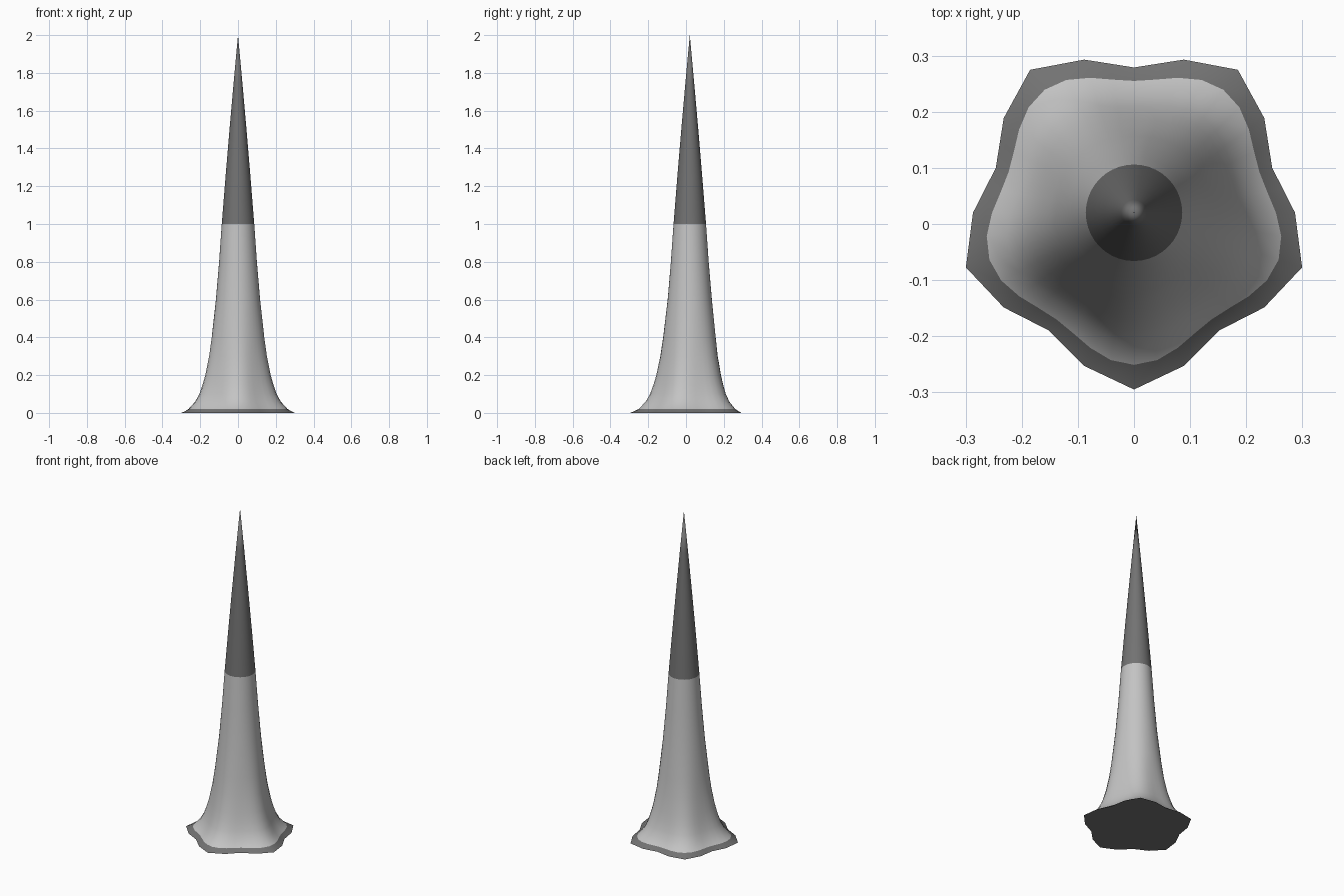
import bpy, bmesh, math

cube = bpy.data.objects.get("Cube")
if cube:
    bpy.data.objects.remove(cube, do_unlink=True)


def material(name, value):
    m = bpy.data.materials.new(name)
    m.use_nodes = True
    color = (value, value, value, 1)
    m.diffuse_color = color
    m.node_tree.nodes["Principled BSDF"].inputs["Base Color"].default_value = color
    return m


pale_grey = material("pale grey", 0.55)
dark_grey = material("dark grey", 0.17)

SEGS = 40       # twice the 20 corners of the base outline
CENTER_Y = 0.02

# Rings from the ground up: height, mean radius, depth of the five lobes
RINGS = [
    (0.00, 0.287, 0.028),
    (0.02, 0.253, 0.018),
    (0.06, 0.22, 0.013),
    (0.10, 0.20, 0.01),
    (0.15, 0.184, 0.008),
    (0.20, 0.171, 0.006),
    (0.30, 0.152, 0.004),
    (0.40, 0.139, 0.002),
    (0.60, 0.117, 0),
    (0.80, 0.10, 0),
    (1.00, 0.086, 0),
    (1.25, 0.066, 0),
    (1.50, 0.045, 0),
    (1.75, 0.023, 0),
]


def ring_point(i, radius, lobe):
    a = math.tau * i / SEGS - math.pi / 2
    r = radius + lobe * math.cos(5 * (a + math.pi / 2))
    return r * math.cos(a), CENTER_Y + r * math.sin(a)


bm = bmesh.new()
rings = []
for n, (z, radius, lobe) in enumerate(RINGS):
    points = [ring_point(i, radius, lobe) for i in range(SEGS)]
    if n == 0:  # straight edges between the 20 corners of the base
        for i in range(1, SEGS, 2):
            p, q = points[i - 1], points[(i + 1) % SEGS]
            points[i] = ((p[0] + q[0]) / 2, (p[1] + q[1]) / 2)
    rings.append([bm.verts.new((x, y, z)) for x, y in points])

# Walls: dark rim, pale shaft, dark tip
for n in range(len(rings) - 1):
    low, high = rings[n], rings[n + 1]
    dark = n == 0 or RINGS[n][0] >= 1
    for i in range(SEGS):
        j = (i + 1) % SEGS
        face = bm.faces.new((low[i], low[j], high[j], high[i]))
        face.material_index = int(dark)

# Pointed tip and flat underside
apex = bm.verts.new((0, CENTER_Y, 2))
for i in range(SEGS):
    bm.faces.new((rings[-1][i], rings[-1][(i + 1) % SEGS], apex)).material_index = 1
bm.faces.new(list(reversed(rings[0]))).material_index = 1

mesh = bpy.data.meshes.new("flared_spike")
bm.to_mesh(mesh)
bm.free()
mesh.materials.append(pale_grey)
mesh.materials.append(dark_grey)
spike = bpy.data.objects.new("flared_spike", mesh)
bpy.context.collection.objects.link(spike)

bpy.ops.object.select_all(action="DESELECT")
spike.select_set(True)
bpy.context.view_layer.objects.active = spike
bpy.ops.object.shade_smooth_by_angle(angle=math.radians(40))
